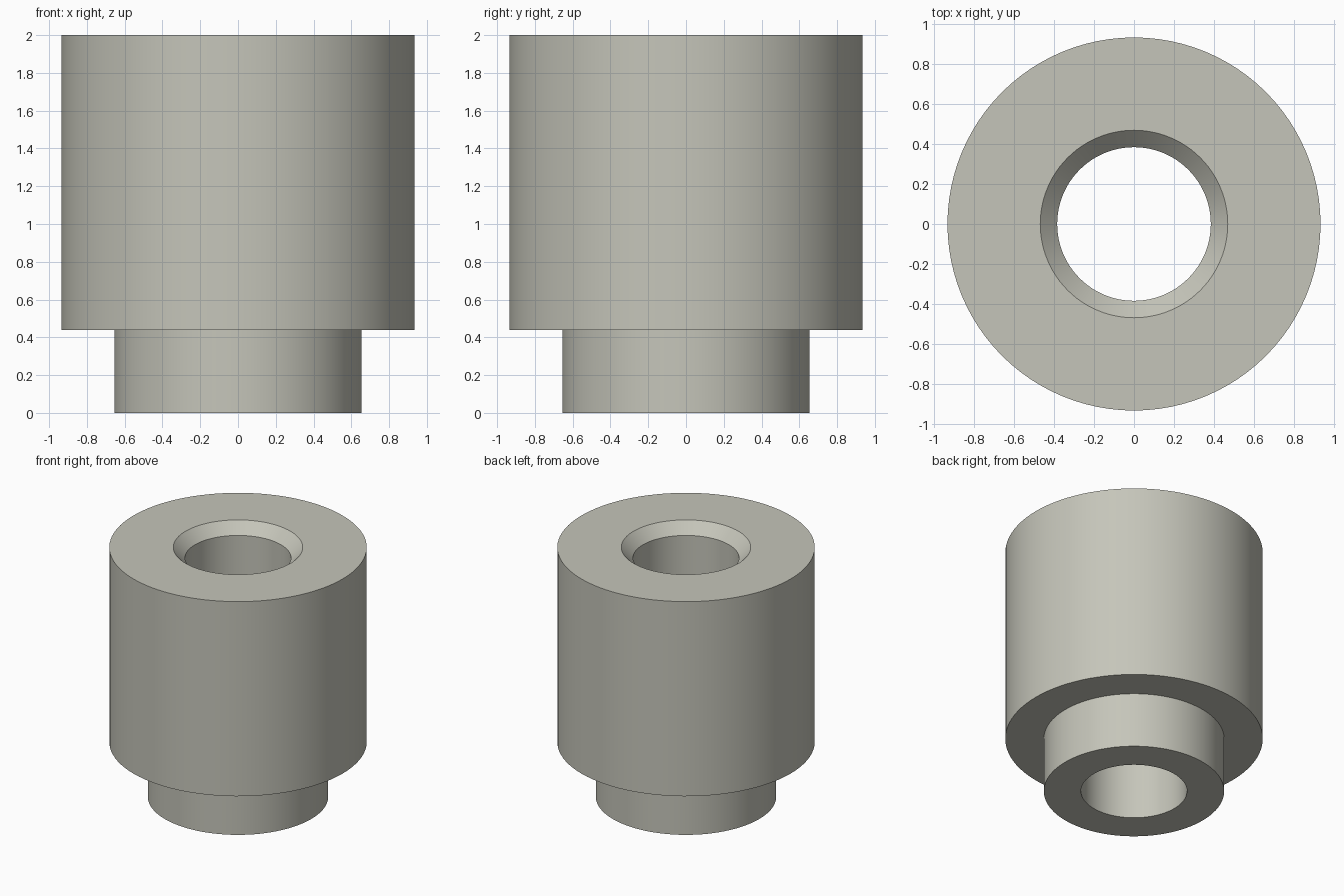
import bpy
import bmesh
import math

cube = bpy.data.objects.get("Cube")
if cube:
    bpy.data.objects.remove(cube, do_unlink=True)

# Warm grey metal
metal = bpy.data.materials.new("warm_grey_metal")
metal.use_nodes = True
colour = (0.56, 0.56, 0.49, 1)
metal.diffuse_color = colour
metal.node_tree.nodes["Principled BSDF"].inputs["Base Color"].default_value = colour

SEGMENTS = 96
OUTER, NECK, BORE, CHAMFER = 0.935, 0.655, 0.385, 0.085
HEIGHT, STEP = 2.0, 0.44

# Closed wall section (radius, height): neck, shoulder, body, chamfer, bore
profile = [
    (BORE, 0), (NECK, 0), (NECK, STEP), (OUTER, STEP),
    (OUTER, HEIGHT), (BORE + CHAMFER, HEIGHT), (BORE, HEIGHT - CHAMFER),
]

# Turn the section around the vertical axis
bm = bmesh.new()
rings = []
for i in range(SEGMENTS):
    a = math.tau * i / SEGMENTS
    rings.append([bm.verts.new((r * math.cos(a), r * math.sin(a), z)) for r, z in profile])
for i, ring in enumerate(rings):
    following = rings[(i + 1) % SEGMENTS]
    for j in range(len(profile)):
        k = (j + 1) % len(profile)
        bm.faces.new((ring[j], following[j], following[k], ring[k]))
bmesh.ops.recalc_face_normals(bm, faces=bm.faces[:])

mesh = bpy.data.meshes.new("stepped_bushing")
bm.to_mesh(mesh)
bm.free()
mesh.materials.append(metal)
bushing = bpy.data.objects.new("stepped_bushing", mesh)
bpy.context.collection.objects.link(bushing)

# Smooth walls, crisp rims
bpy.ops.object.select_all(action="DESELECT")
bushing.select_set(True)
bpy.context.view_layer.objects.active = bushing
bpy.ops.object.shade_smooth_by_angle(angle=math.radians(30))
